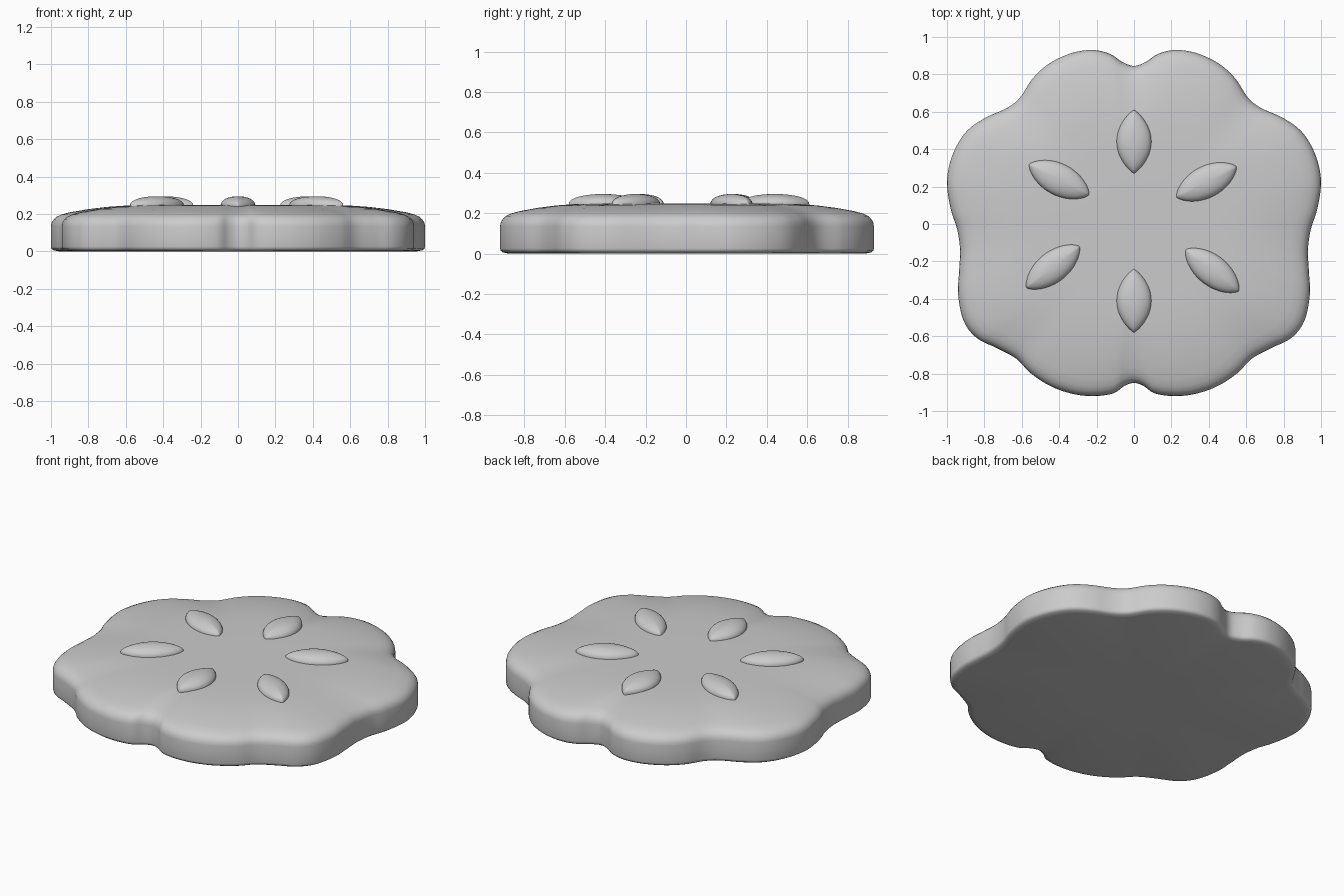
import bpy
import bmesh
import math
from mathutils import Vector, Matrix

cube = bpy.data.objects.get("Cube")
if cube:
    bpy.data.objects.remove(cube, do_unlink=True)

grey = bpy.data.materials.new("plain grey")
grey.use_nodes = True
grey.diffuse_color = (0.6, 0.6, 0.6, 1)
grey.node_tree.nodes["Principled BSDF"].inputs["Base Color"].default_value = (0.6, 0.6, 0.6, 1)


def smooth_loop(points, steps):
    """Closed Catmull-Rom curve through the points."""
    n, out = len(points), []
    for i in range(n):
        a, b, c, d = (Vector(points[(i + k) % n]) for k in (-1, 0, 1, 2))
        for s in range(steps):
            t = s / steps
            out.append(0.5 * (2 * b + (c - a) * t + (2 * a - 5 * b + 4 * c - d) * t ** 2
                              + (3 * b - a - 3 * c + d) * t ** 3))
    return out


def stack(name, outline, profile, matrix=Matrix()):
    """Skin scaled copies of an outline; profile holds (scale, height)."""
    bm = bmesh.new()
    rings = [[bm.verts.new((p.x * s, p.y * s, z)) for p in outline] for s, z in profile]
    n = len(outline)
    for low, high in zip(rings, rings[1:]):
        for i in range(n):
            j = (i + 1) % n
            bm.faces.new((low[i], low[j], high[j], high[i]))
    bm.faces.new(rings[0][::-1])
    bm.faces.new(rings[-1])
    bmesh.ops.recalc_face_normals(bm, faces=bm.faces)
    for f in bm.faces:
        f.smooth = True
    mesh = bpy.data.meshes.new(name)
    bm.to_mesh(mesh)
    bm.free()
    mesh.materials.append(grey)
    obj = bpy.data.objects.new(name, mesh)
    obj.matrix_world = matrix
    bpy.context.collection.objects.link(obj)
    return obj


# Scalloped slab: right half of the outline, mirrored across x
half = [(0, 0.845), (0.06, 0.865), (0.13, 0.91), (0.22, 0.93), (0.33, 0.915),
        (0.45, 0.86), (0.54, 0.78), (0.61, 0.675), (0.68, 0.62), (0.80, 0.565),
        (0.90, 0.49), (0.97, 0.37), (1.0, 0.23), (0.98, 0.08), (0.945, -0.03),
        (0.93, -0.14), (0.935, -0.25), (0.94, -0.38), (0.91, -0.52), (0.84, -0.61),
        (0.73, -0.665), (0.63, -0.72), (0.55, -0.80), (0.44, -0.87), (0.32, -0.91),
        (0.21, -0.92), (0.11, -0.905), (0.05, -0.865), (0, -0.85)]
loop = (half + [(-x, y) for x, y in half[-2:0:-1]])[::-1]
slab_profile = [(0.3, 0), (0.955, 0), (0.985, 0.006), (0.997, 0.014), (1, 0.026),
                (1, 0.08), (1, 0.135), (0.996, 0.155), (0.985, 0.172), (0.97, 0.185),
                (0.945, 0.197), (0.9, 0.209), (0.8, 0.226), (0.7, 0.238),
                (0.6, 0.245), (0.45, 0.248), (0.2, 0.248)]
stack("scalloped_slab", smooth_loop(loop, 6), slab_profile)


# Raised seeds: lens outline with a flattened dome
def seed(name, x, y, angle, length, width, blunt):
    outline = []
    for i in range(48):
        a = 2 * math.pi * i / 48
        t = math.cos(a)
        outline.append(Vector((length * t, math.copysign(
            width * abs(math.sin(a)) ** (2 * blunt), math.sin(a)))))
    dome = [(1, 0.21), (1, 0.245)]
    for k in range(1, 10):
        a = math.pi / 2 * k / 10
        dome.append((math.cos(a), 0.245 + 0.05 * math.sin(a) ** 0.9))
    stack(name, outline, dome,
          Matrix.Translation((x, y, 0)) @ Matrix.Rotation(math.radians(angle), 4, "Z"))


seed("back_seed", 0, 0.44, 90, 0.17, 0.093, 0.85)
seed("front_seed", 0, -0.41, 90, 0.17, 0.093, 0.85)
seed("back_left_seed", 0.387, 0.225, 27, 0.18, 0.085, 0.72)
seed("back_right_seed", -0.4, 0.237, -27, 0.18, 0.085, 0.72)
seed("front_left_seed", 0.418, -0.248, -38, 0.18, 0.082, 0.72)
seed("front_right_seed", -0.433, -0.23, 38, 0.18, 0.082, 0.72)
